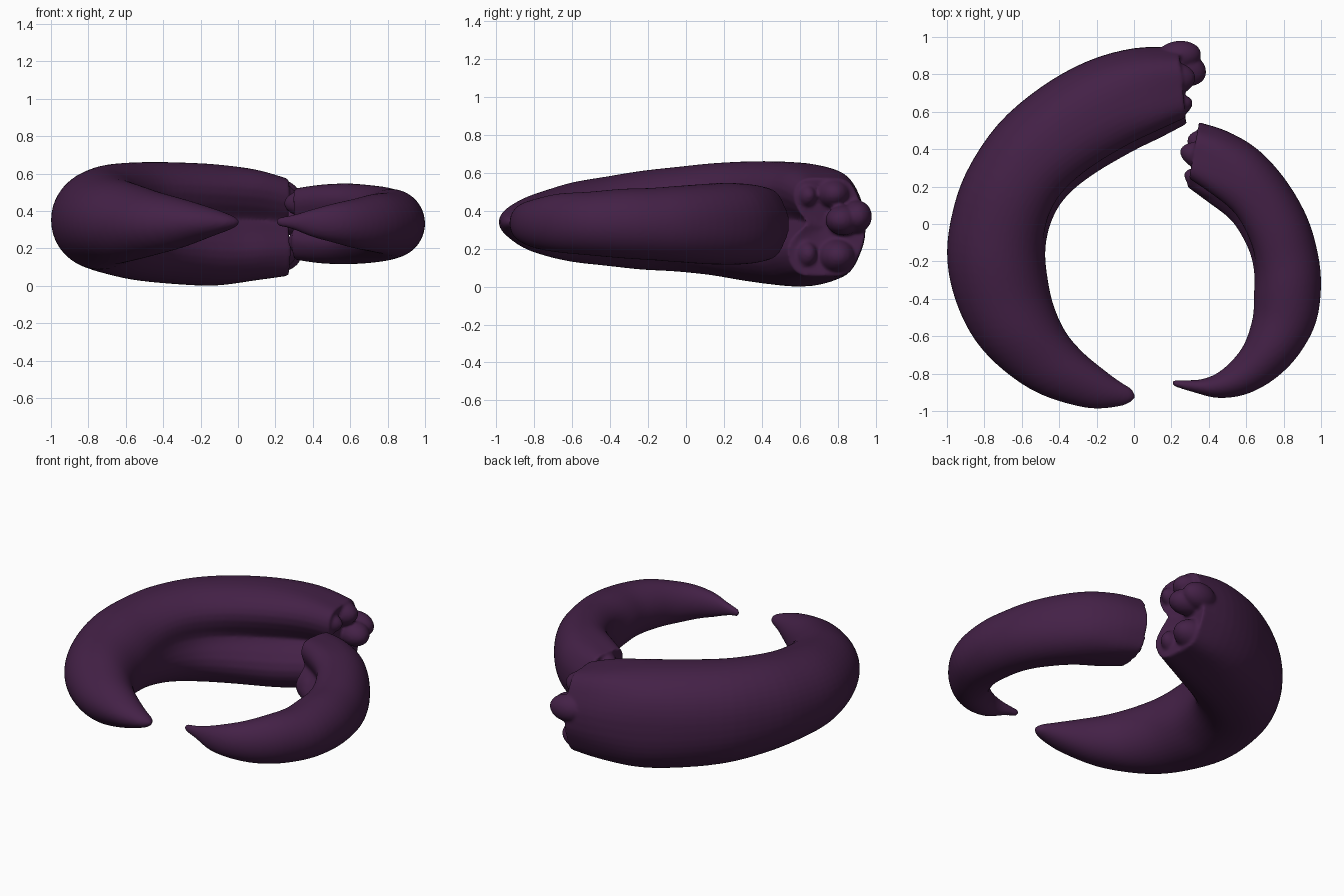
import bpy, bmesh, math
from mathutils import Vector, Matrix

mat = bpy.data.materials.new("dark purple horn")
mat.diffuse_color = (0.057, 0.015, 0.062, 1)


def finish(bm, name):
    """Fuse the horn and its base lumps into one softly blended surface."""
    bmesh.ops.recalc_face_normals(bm, faces=bm.faces)
    me = bpy.data.meshes.new(name)
    bm.to_mesh(me)
    bm.free()
    ob = bpy.data.objects.new(name, me)
    bpy.context.collection.objects.link(ob)
    me.materials.append(mat)
    bpy.ops.object.select_all(action='DESELECT')
    ob.select_set(True)
    bpy.context.view_layer.objects.active = ob
    rm = ob.modifiers.new("fuse", 'REMESH')
    rm.mode = 'VOXEL'
    rm.voxel_size = 0.01
    rm.use_smooth_shade = True
    sm = ob.modifiers.new("soften", 'SMOOTH')
    sm.factor = 0.5
    sm.iterations = 5
    return ob


def spline(rows, steps):
    """Catmull-Rom interpolation of station tuples."""
    out = []
    n = len(rows)
    for i in range(n - 1):
        p = [rows[max(0, min(n - 1, i + k))] for k in (-1, 0, 1, 2)]
        for s in range(steps):
            t = s / steps
            out.append([0.5 * (2 * b + (c - a) * t + (2 * a - 5 * b + 4 * c - d) * t * t
                        + (3 * b - a - 3 * c + d) * t ** 3) for a, b, c, d in zip(*p)])
    return out + [list(rows[-1])]


def claw(name, rows, groove, skew, reach, lumps, segs=48):
    """Rows: outer x, y, inner x, y, bottom z, top z, from base to tip."""
    bm = bmesh.new()
    st = spline(rows, 4)
    rings = []
    for i, (ox, oy, ix, iy, z0, z1) in enumerate(st):
        f = i / (len(st) - 1)
        fade = max(0.0, 1 - f / reach)
        fade = fade * fade * (3 - 2 * fade)
        c = Vector(((ox + ix) / 2, (oy + iy) / 2, (z0 + z1) / 2))
        w = Vector(((ox - ix) / 2, (oy - iy) / 2, 0))
        h = (z1 - z0) / 2
        ring = []
        for k in range(segs):
            a = 2 * math.pi * k / segs
            e = 1 - 0.2 * fade
            u = math.copysign(abs(math.cos(a)) ** e, math.cos(a))
            v = math.copysign(abs(math.sin(a)) ** e, math.sin(a))
            # groove along the inner side, lobes near the base
            r = 1 - groove * fade * math.exp(-((a - math.pi + 0.12) / 0.34) ** 2)
            r -= 0.05 * max(0, 1 - f / 0.15) * (0.5 - 0.5 * math.cos(6 * a))
            if u < 0 and v > 0:
                u *= 1 - skew * fade * min(1, v * 2)
            ring.append(bm.verts.new(c + w * u * r + Vector((0, 0, h * v * r))))
        rings.append(ring)
    for a, b in zip(rings, rings[1:]):
        for k in range(segs):
            j = (k + 1) % segs
            bm.faces.new((a[k], a[j], b[j], b[k]))
    # hollowed base cap and rounded tip cap
    for ring, other, push in ((rings[0], rings[1], -0.03), (rings[-1], rings[-2], 0.02)):
        mid = sum((v.co for v in ring), Vector()) / segs
        d = (mid - sum((v.co for v in other), Vector()) / segs).normalized()
        cv = bm.verts.new(mid + d * push)
        for k in range(segs):
            bm.faces.new((ring[k], ring[(k + 1) % segs], cv))
    # knuckle lumps on the base end: position, size, yaw
    for pos, size, yaw in lumps:
        m = (Matrix.Translation(pos) @ Matrix.Rotation(yaw, 4, 'Z')
             @ Matrix.Diagonal((*size, 1)))
        bmesh.ops.create_uvsphere(bm, u_segments=24, v_segments=14, radius=1, matrix=m)
    return finish(bm, name)


# large claw
claw("large_claw", [
    (0.24, 0.945, 0.285, 0.50, 0.04, 0.585),
    (0.00, 0.94, 0.16, 0.43, 0.02, 0.63),
    (-0.25, 0.87, 0.00, 0.355, 0.00, 0.65),
    (-0.50, 0.73, -0.20, 0.24, 0.01, 0.66),
    (-0.73, 0.53, -0.34, 0.13, 0.03, 0.66),
    (-0.90, 0.27, -0.42, 0.01, 0.06, 0.65),
    (-0.98, 0.02, -0.46, -0.13, 0.08, 0.63),
    (-0.998, -0.20, -0.462, -0.27, 0.09, 0.61),
    (-0.95, -0.42, -0.435, -0.42, 0.11, 0.58),
    (-0.85, -0.62, -0.37, -0.57, 0.13, 0.55),
    (-0.70, -0.78, -0.28, -0.68, 0.16, 0.51),
    (-0.50, -0.91, -0.18, -0.765, 0.20, 0.47),
    (-0.25, -0.983, -0.08, -0.84, 0.26, 0.42),
    (-0.08, -0.975, -0.015, -0.88, 0.30, 0.38),
    (-0.015, -0.95, 0.0, -0.905, 0.32, 0.36)], 0.6, 0.08, 0.55, [
        ((0.24, 0.90, 0.37), (0.12, 0.08, 0.085), 0.1),
        ((0.27, 0.83, 0.35), (0.12, 0.09, 0.08), -0.35),
        ((0.16, 0.77, 0.49), (0.17, 0.10, 0.09), 0.1),
        ((0.16, 0.61, 0.48), (0.16, 0.07, 0.08), 0.3),
        ((0.16, 0.79, 0.16), (0.18, 0.11, 0.10), 0.1),
        ((0.16, 0.61, 0.17), (0.16, 0.075, 0.09), 0.3)])

# small claw
claw("small_claw", [
    (0.345, 0.545, 0.28, 0.17, 0.13, 0.53),
    (0.50, 0.495, 0.39, 0.09, 0.115, 0.545),
    (0.66, 0.40, 0.50, 0.01, 0.115, 0.547),
    (0.80, 0.25, 0.56, -0.07, 0.12, 0.54),
    (0.91, 0.07, 0.61, -0.17, 0.13, 0.53),
    (0.97, -0.10, 0.635, -0.27, 0.14, 0.52),
    (1.00, -0.30, 0.64, -0.38, 0.15, 0.515),
    (0.975, -0.52, 0.635, -0.50, 0.165, 0.50),
    (0.88, -0.70, 0.59, -0.64, 0.18, 0.49),
    (0.75, -0.83, 0.52, -0.735, 0.20, 0.465),
    (0.60, -0.91, 0.44, -0.80, 0.23, 0.44),
    (0.45, -0.93, 0.36, -0.83, 0.26, 0.41),
    (0.32, -0.90, 0.28, -0.835, 0.30, 0.38),
    (0.22, -0.87, 0.215, -0.835, 0.32, 0.365)], 0.5, 0.2, 0.5, [
        ((0.40, 0.35, 0.44), (0.16, 0.08, 0.08), -0.3),
        ((0.41, 0.42, 0.34), (0.13, 0.08, 0.07), -0.3),
        ((0.40, 0.20, 0.24), (0.15, 0.065, 0.09), -0.55),
        ((0.41, 0.36, 0.22), (0.14, 0.08, 0.08), -0.3)])
